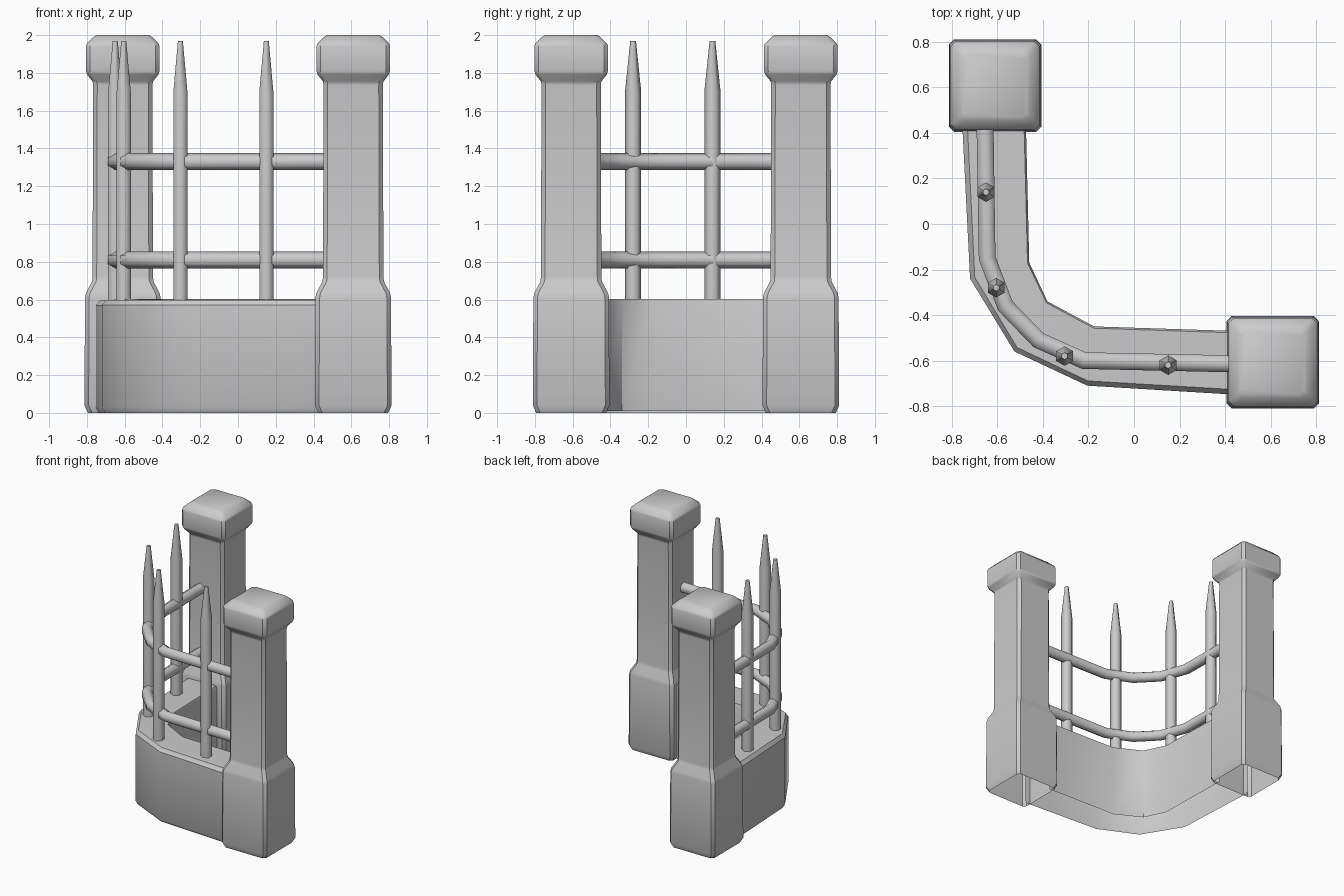
import bpy, bmesh
from math import cos, sin, pi
from mathutils import Vector

if "Cube" in bpy.data.objects:
    bpy.data.objects.remove(bpy.data.objects["Cube"])


def loft(name, rings, closed=True, caps=(), angle=35):
    """Skin a list of equal-sized rings; caps lists the ring indices to fill."""
    bm = bmesh.new()
    vs = [[bm.verts.new(p) for p in r] for r in rings]
    n = len(rings[0])
    for a, b in zip(vs, vs[1:]):
        for i in range(n if closed else n - 1):
            j = (i + 1) % n
            bm.faces.new((a[i], a[j], b[j], b[i]))
    for c in caps:
        bm.faces.new(vs[c])
    bmesh.ops.recalc_face_normals(bm, faces=bm.faces)
    me = bpy.data.meshes.new(name)
    bm.to_mesh(me)
    bm.free()
    ob = bpy.data.objects.new(name, me)
    bpy.context.collection.objects.link(ob)
    bpy.ops.object.select_all(action='DESELECT')
    ob.select_set(True)
    bpy.context.view_layer.objects.active = ob
    bpy.ops.object.shade_smooth_by_angle(angle=angle * pi / 180)
    return ob


def chamfered_square(cx, cy, z, h, c=0.022):
    k = h - c
    pts = [(h, -k), (h, k), (k, h), (-k, h), (-h, k), (-h, -k), (-k, -h), (k, -h)]
    return [(cx + x, cy + y, z) for x, y in pts]


# Square stone pillars with wide base and cap, open underneath
PILLAR = [(0.0, 0.185), (0.04, 0.203), (0.61, 0.2), (0.635, 0.195), (0.695, 0.163),
          (0.72, 0.16), (1.735, 0.157), (1.755, 0.16), (1.79, 0.188), (1.81, 0.195),
          (1.94, 0.195), (1.955, 0.19), (1.99, 0.155), (2.0, 0.14)]
for i, (x, y) in enumerate([(0.61, -0.608), (-0.61, 0.608)]):
    loft(f"pillar_{i + 1}", [chamfered_square(x, y, z, h) for z, h in PILLAR], caps=(-1,))

# Low curved wall between the pillars, open underneath
OUTER = [(-0.755, 0.45), (-0.72, -0.24), (-0.525, -0.56), (-0.205, -0.71), (0.45, -0.75)]
INNER = [(-0.475, 0.45), (-0.46, -0.17), (-0.38, -0.34), (-0.175, -0.45), (0.45, -0.47)]
SECTION = [(0.06, 0.0), (0, 0.03), (0, 0.57), (0.08, 0.598), (0.97, 0.603), (1, 0.585), (1, 0.01)]
loft("low_wall", [[Vector((*o, z)).lerp(Vector((*n, z)), t) for t, z in SECTION]
                  for o, n in zip(OUTER, INNER)], closed=False)

# Two bent horizontal rails
PATH = [Vector((*p, 0)) for p in [(-0.655, 0.47), (-0.645, -0.15), (-0.565, -0.36),
                                  (-0.42, -0.51), (-0.22, -0.6), (0.47, -0.615)]]
for name, z in (("lower_rail", 0.81), ("upper_rail", 1.33)):
    rings = []
    for i, p in enumerate(PATH):
        d = (PATH[min(i + 1, len(PATH) - 1)] - p).normalized() + (p - PATH[max(i - 1, 0)]).normalized()
        side = d.normalized().cross(Vector((0, 0, 1)))
        rings.append([p + Vector((0, 0, z + 0.045 * sin(a))) + side * 0.043 * cos(a)
                      for a in [k * pi / 3 + pi / 6 for k in range(6)]])
    loft(name, rings, angle=65)

# Pointed upright bars
for i, (x, y) in enumerate([(-0.65, 0.14), (-0.605, -0.28), (-0.305, -0.58), (0.15, -0.62)]):
    loft(f"spiked_bar_{i + 1}",
         [[(x + r * cos(a), y + r * sin(a), z) for a in [k * pi / 3 + pi / 6 for k in range(6)]]
          for z, r in [(0.56, 0.043), (1.7, 0.043), (1.97, 0.015)]], caps=(-1,), angle=65)
